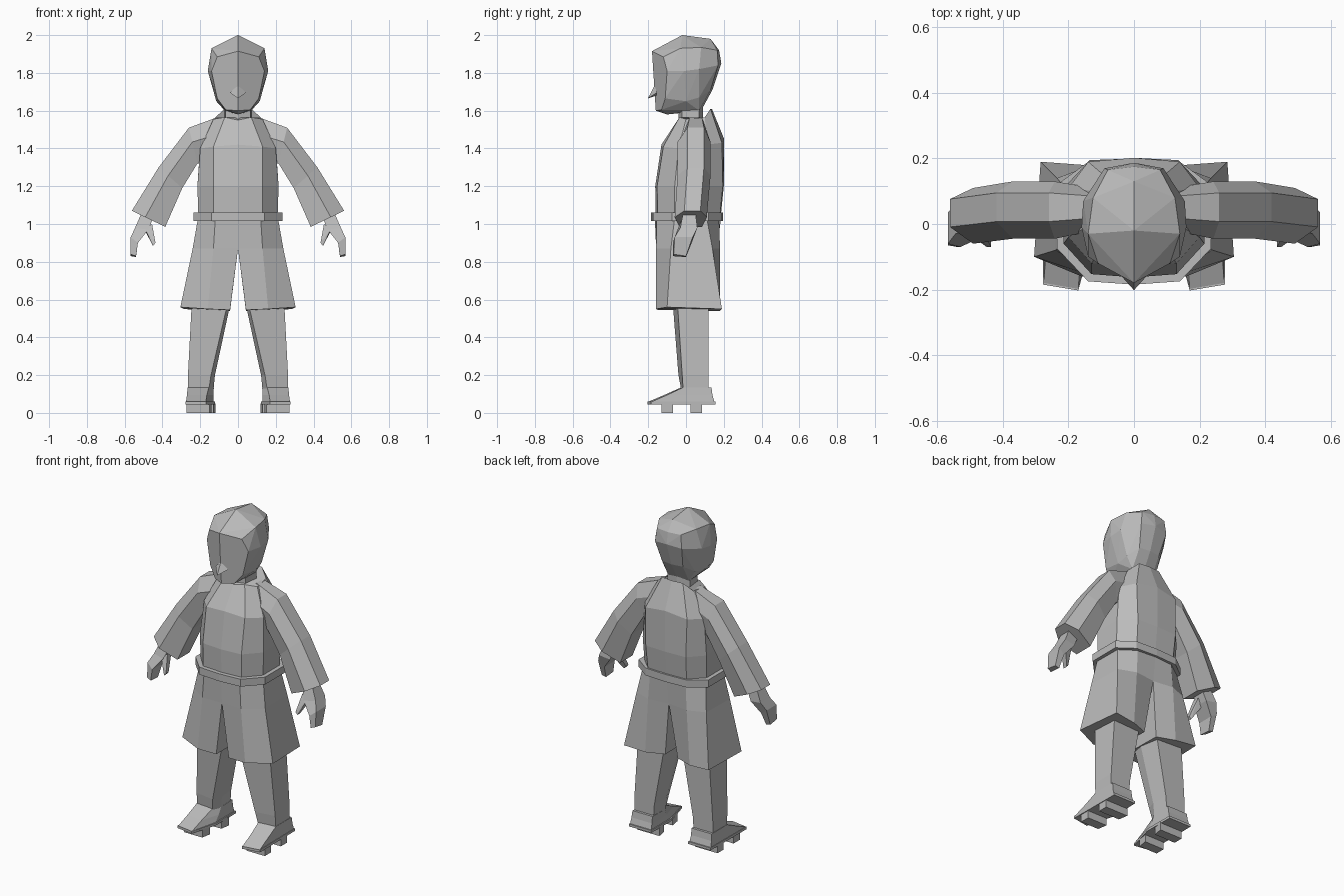
import bpy, bmesh

grey = bpy.data.materials.new("plain grey")
grey.diffuse_color = (0.5, 0.5, 0.5, 1)


def finish(name, bm, mirror=False):
    """Turn a bmesh into a flat-shaded object, optionally doubled across x = 0."""
    bmesh.ops.remove_doubles(bm, verts=bm.verts, dist=0.0005)
    bmesh.ops.recalc_face_normals(bm, faces=bm.faces)
    mesh = bpy.data.meshes.new(name)
    bm.to_mesh(mesh)
    bm.free()
    mesh.materials.append(grey)
    ob = bpy.data.objects.new(name, mesh)
    bpy.context.collection.objects.link(ob)
    if mirror:
        mod = ob.modifiers.new("mirror", 'MIRROR')
        mod.use_mirror_merge = False
    return ob


def loft(name, rings, mirror=False):
    """Skin a list of equal-length rings and cap both ends."""
    bm = bmesh.new()
    vs = [[bm.verts.new(p) for p in r] for r in rings]
    n = len(rings[0])
    for a, b in zip(vs, vs[1:]):
        for i in range(n):
            j = (i + 1) % n
            bm.faces.new((a[i], a[j], b[j], b[i]))
    bm.faces.new(vs[0])
    bm.faces.new(vs[-1])
    return finish(name, bm, mirror)


def hull(name, points, mirror=False):
    """Faceted convex solid around a few points."""
    bm = bmesh.new()
    for p in points:
        bm.verts.new(p)
    bmesh.ops.convex_hull(bm, input=bm.verts)
    bmesh.ops.dissolve_limit(bm, angle_limit=0.06, verts=bm.verts, edges=bm.edges)
    return finish(name, bm, mirror)


def both(half):
    """Close a half ring (front centre to back centre) symmetrically."""
    return half + [(-p[0],) + tuple(p[1:]) for p in half[-2:0:-1]]


def level(z, pts):
    return [(x, y, z) for x, y in pts]


# Head: faceted, with a ridge down the face
head = [(0, -.02, 2.0), (0, .13, 1.98), (0, -.18, 1.915), (0, -.16, 1.60),
        (0, -.10, 1.58), (0, .08, 1.60), (0, .14, 1.71), (0, .187, 1.85), (0, .175, 1.92)]
for x, y, z in [(.11, -.12, 1.885), (.14, -.10, 1.81), (.11, -.11, 1.665), (.065, -.13, 1.605),
                (.14, -.03, 1.93), (.16, -.01, 1.81), (.115, 0, 1.65),
                (.125, .08, 1.935), (.155, .07, 1.82), (.11, .07, 1.67), (.07, .07, 1.60),
                (.08, .165, 1.92), (.09, .17, 1.84), (.07, .13, 1.71)]:
    head += [(x, y, z), (-x, y, z)]
hull("head", head)
hull("nose", [(0, -.202, 1.665), (.042, -.155, 1.695), (-.042, -.155, 1.695),
              (0, -.165, 1.735), (0, -.16, 1.68), (.02, -.155, 1.68), (-.02, -.155, 1.68)])

# Neck
loft("neck", [both(level(z, [(0, -.04), (.065, -.02), (.075, .07), (0, .09)]))
              for z in (1.52, 1.62)])

# Shirt body, collar higher at the back
loft("shirt_body", [
    both(level(1.05, [(0, -.16), (.13, -.15), (.21, -.06), (.21, .10), (.13, .18), (0, .185)])),
    both(level(1.20, [(0, -.163), (.13, -.153), (.215, -.06), (.215, .11), (.135, .195), (0, .20)])),
    both([(0, -.13, 1.42), (.13, -.12, 1.41), (.20, -.04, 1.40),
          (.20, .11, 1.42), (.14, .19, 1.43), (0, .202, 1.45)]),
    both([(0, -.042, 1.55), (.07, -.035, 1.565), (.13, 0, 1.555),
          (.12, .10, 1.565), (.07, .13, 1.61), (0, .137, 1.61)])])


# Sleeves: six-sided sections between a top and a bottom point
def sleeve_ring(top, bot, y0, y1):
    section = [(0, .3), (0, .8), (.4, 1), (1, .85), (1, .15), (.4, 0)]
    return [(top[0] + (bot[0] - top[0]) * t, y0 + (y1 - y0) * s,
             top[1] + (bot[1] - top[1]) * t) for t, s in section]


loft("sleeves", [
    sleeve_ring((.11, 1.565), (.14, 1.33), -.02, .11),
    sleeve_ring((.26, 1.51), (.215, 1.32), -.045, .13),
    sleeve_ring((.42, 1.30), (.295, 1.19), -.045, .13),
    sleeve_ring((.562, 1.07), (.385, .985), -.06, .11)], True)

# Hands: palm running into fingers, plus a thumb
loft("hands", [
    [(.445, -.015, 1.04), (.51, -.015, 1.06), (.51, .05, 1.06), (.445, .05, 1.04)],
    [(.475, -.045, .97), (.545, -.03, .98), (.545, .06, .98), (.475, .055, .97)],
    [(.53, -.07, .90), (.568, -.06, .93), (.568, .035, .93), (.53, .03, .90)],
    [(.54, -.07, .83), (.568, -.065, .84), (.568, 0, .83), (.54, 0, .825)]], True)
hull("thumbs", [(.455, -.03, 1.0), (.455, .01, 1.0), (.49, -.04, .97), (.49, .0, .96),
                (.437, -.07, .90), (.45, -.07, .885), (.437, -.045, .90), (.45, -.045, .885)], True)

# Waistband
belt = [(0, -.185), (.14, -.175), (.235, -.075), (.235, .12), (.14, .19), (0, .197)]
loft("waistband", [both(level(z, belt)) for z in (1.015, 1.06)])

# Shorts legs meet at the centre above the crotch
loft("shorts", [
    level(1.03, [(0, -.165), (.12, -.155), (.212, -.06), (.21, .11), (.12, .175), (0, .185)]),
    level(.87, [(0, -.155), (.13, -.158), (.24, -.08), (.235, .14), (.13, .18), (0, .165)]),
    [(.042, -.15, .545), (.16, -.16, .55), (.305, -.10, .56),
     (.285, .19, .55), (.15, .18, .54), (.042, .14, .54)]], True)

# Legs
loft("legs", [
    level(.58, [(.245, -.045), (.055, -.07), (.04, 0), (.06, .12), (.24, .12)]),
    level(.20, [(.265, -.02), (.143, -.04), (.122, .02), (.13, .12), (.265, .12)]),
    level(.12, [(.265, -.015), (.155, -.025), (.13, .02), (.135, .12), (.265, .12)])], True)

# Shoes: sloped upper, thin sole, two cleat bars each
loft("shoes", [
    level(.135, [(.267, -.015), (.155, -.025), (.128, .02), (.132, .135), (.267, .135)]),
    level(.095, [(.27, -.10), (.165, -.115), (.13, 0), (.132, .14), (.27, .14)]),
    level(.06, [(.275, -.18), (.17, -.198), (.13, -.03), (.13, .15), (.272, .15)])], True)
sole = [(.278, -.185), (.17, -.203), (.123, -.03), (.125, .157), (.275, .157)]
loft("soles", [level(z, sole) for z in (.045, .06)], True)
for name, y0, y1, x0 in (("front_cleats", -.13, -.07, .15), ("rear_cleats", .025, .085, .13)):
    loft(name, [level(z, [(x0, y0), (.272, y0), (.272, y1), (x0 - .01, y1)])
                for z in (0, .05)], True)
